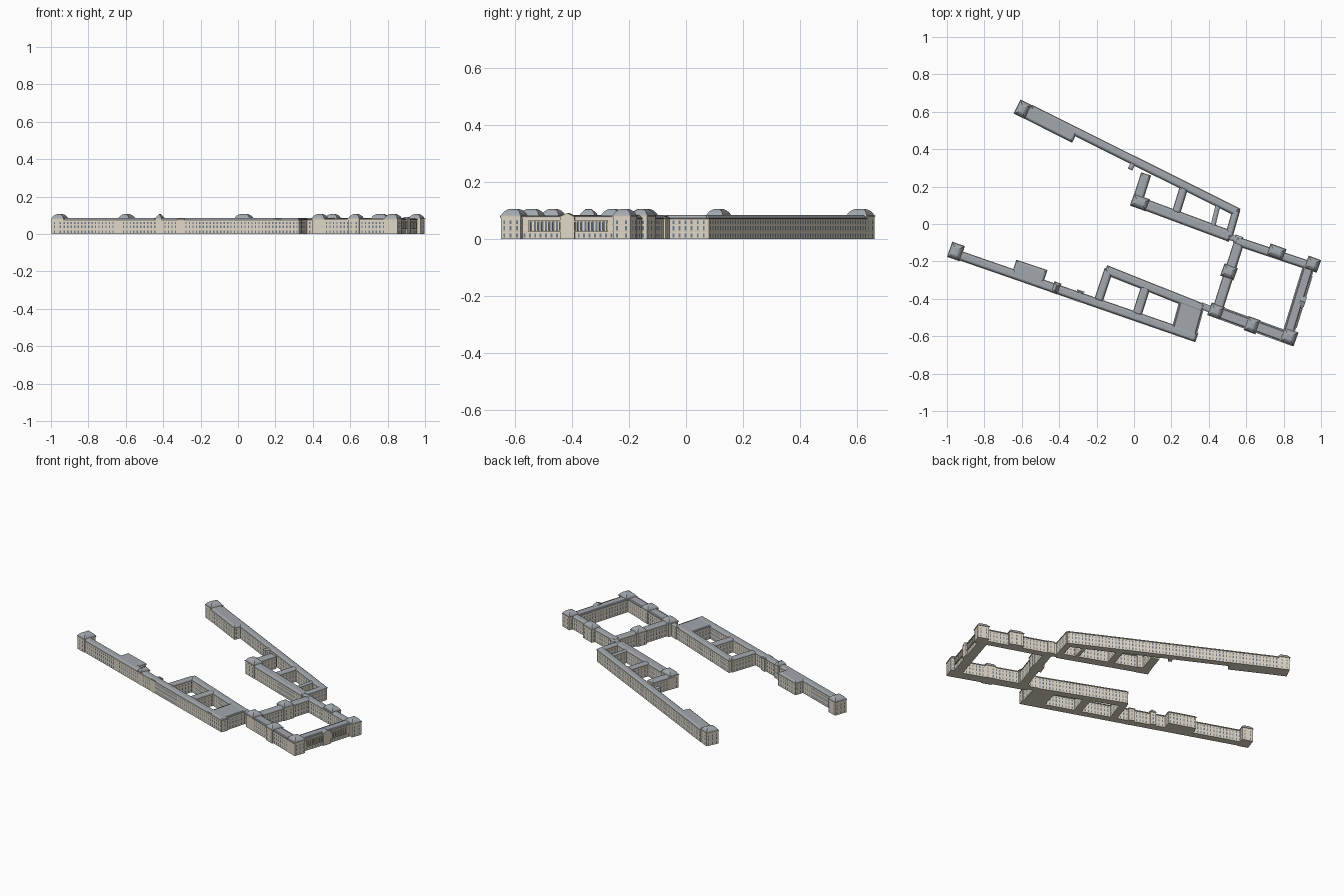
import bpy, bmesh, math
from mathutils import Vector

if "Cube" in bpy.data.objects:
    bpy.data.objects.remove(bpy.data.objects["Cube"])


def material(name, rgb):
    m = bpy.data.materials.new(name)
    m.diffuse_color = (*rgb, 1)
    m.use_nodes = True
    m.node_tree.nodes["Principled BSDF"].inputs["Base Color"].default_value = m.diffuse_color
    return m


STONE = material("stone", (0.74, 0.68, 0.57))
TRIM = material("trim", (0.62, 0.57, 0.48))
SLATE = material("slate", (0.36, 0.39, 0.42))
GLASS = material("glass", (0.16, 0.20, 0.27))
MATS = [STONE, TRIM, SLATE, GLASS]

# Ring profiles: (inset, z, material of the band below)
WING = [(0, 0, 0), (0, .071, 0), (-.003, .072, 1), (-.003, .075, 1), (0, .075, 1),
        (.005, .082, 2), (.011, .085, 2)]
PAVILION = [(0, 0, 0), (0, .079, 0), (-.003, .080, 1), (-.003, .084, 1), (0, .084, 1),
            (.004, .092, 2), (.010, .099, 2), (.017, .104, 2), (.022, .106, 2)]
FLAT = [(0, 0, 0), (0, .074, 0), (-.003, .075, 1), (-.003, .079, 1), (.004, .079, 2), (.008, .083, 2)]
LOW = [(0, 0, 0), (0, .071, 0), (-.002, .072, 1), (-.002, .075, 1), (.003, .079, 2), (.008, .081, 2)]

blocks = []


def block(name, p, q, w, prof=WING):
    p, q = Vector(p), Vector(q)
    d = (q - p).normalized()
    blocks.append(dict(name=name, c=(p + q) / 2, d=d, n=Vector((-d.y, d.x)),
                       hl=(q - p).length / 2, hw=w / 2, prof=prof))


def pavilion(name, c, length, w, angle=-20, prof=PAVILION):
    d = Vector((math.cos(math.radians(angle)), math.sin(math.radians(angle)))) * length / 2
    block(name, Vector(c) - d, Vector(c) + d, w, prof)


def covered(pt, own):
    # True where a wall point is buried in another block
    for b in blocks:
        if b is not own:
            r = pt - b["c"]
            if abs(r.dot(b["d"])) < b["hl"] + .003 and abs(r.dot(b["n"])) < b["hw"] + .003:
                return True
    return False


def build(b):
    bm = bmesh.new()
    c, d, n, hl, hw = b["c"], b["d"], b["n"], b["hl"], b["hw"]
    rings = []
    for inset, z, _ in b["prof"]:
        i = min(inset, hl * .9, hw * .9)
        rings.append([bm.verts.new((*(c + d * sx * (hl - i) + n * sy * (hw - i)), z))
                      for sx, sy in ((-1, -1), (1, -1), (1, 1), (-1, 1))])
    bm.faces.new(rings[0][::-1])
    bm.faces.new(rings[-1]).material_index = 2
    for k in range(1, len(rings)):
        for j in range(4):
            a, e = rings[k - 1], rings[k]
            f = bm.faces.new((a[j], a[(j + 1) % 4], e[(j + 1) % 4], e[j]))
            f.material_index = b["prof"][k][2]
    # Window rows and string courses on all four walls
    for out, along, off, half in ((n, -d, hw, hl), (-n, d, hw, hl), (d, n, hl, hw), (-d, -n, hl, hw)):
        count = max(1, int((half * 2 - .008) / .0195))
        step = half * 2 / count
        for i in range(count):
            m = c + out * (off + .0008) + along * (-half + step * (i + .5))
            if covered(m, b):
                continue
            for z0, z1 in ((.006, .020), (.031, .046), (.054, .065)):
                if b["name"] == "east_court_wing" and out is n and z0 > .02:
                    continue
                vs = [bm.verts.new((*(m + along * s * .0035), z))
                      for s, z in ((-1, z0), (1, z0), (1, z1), (-1, z1))]
                bm.faces.new(vs).material_index = 3
            for z0, z1 in ((.0255, .0275), (.0495, .051)):
                vs = [bm.verts.new((*(m + along * s * step / 2), z))
                      for s, z in ((-1, z0), (1, z0), (1, z1), (-1, z1))]
                bm.faces.new(vs).material_index = 1
    finish(bm, b["name"])


def finish(bm, name):
    me = bpy.data.meshes.new(name)
    bm.to_mesh(me)
    bm.free()
    for m in MATS:
        me.materials.append(m)
    ob = bpy.data.objects.new(name, me)
    bpy.context.collection.objects.link(ob)
    return ob


# North range
pavilion("north_end_pavilion", (-.595, .613), .062, .078, -26)
block("north_wide_wing", (-.575, .601), (-.316, .470), .072)
block("north_long_wing", (-.554, .615), (.555, .062), .042)
pavilion("north_bay", (-.008, .318), .022, .056, -26, LOW)
block("north_block_west", (.064, .265), (.016, .115), .05)
block("north_block_south", (.0, .126), (.515, -.066), .055)
block("north_block_cross", (.267, .195), (.225, .06), .04)
block("north_block_small_cross", (.449, .10), (.42, -.02), .022, LOW)
block("north_block_east", (.548, .078), (.506, -.07), .036)
pavilion("north_block_pavilion", (.032, .115), .085, .062)
block("north_link", (.505, -.067), (.57, -.09), .028, LOW)

# South range
pavilion("south_end_pavilion", (-.952, -.147), .066, .08, -19.2)
block("south_long_wing", (-.93, -.169), (.333, -.607), .045)
block("south_wide_wing", (-.642, -.240), (-.481, -.294), .096)
pavilion("south_small_pavilion_west", (-.417, -.342), .034, .056, -19.2)
pavilion("south_small_pavilion_east", (-.294, -.385), .034, .056, -19.2, FLAT)
block("south_block_north", (-.150, -.245), (.369, -.452), .045)
block("south_block_west", (-.135, -.245), (-.190, -.41), .042)
block("south_block_cross", (.064, -.334), (.016, -.484), .045)
block("south_block_hall", (.313, -.414), (.262, -.598), .132, FLAT)
block("south_link", (.36, -.436), (.44, -.47), .032, LOW)

# Square court
block("west_court_wing", (.561, -.10), (.444, -.468), .05)
block("south_court_wing", (.417, -.46), (.855, -.62), .062, FLAT)
block("east_court_wing", (.818, -.607), (.941, -.206), .056, FLAT)
block("north_court_wing", (.545, -.090), (.952, -.227), .043)
pavilion("court_northeast_pavilion", (.955, -.215), .066, .066)
pavilion("court_southeast_pavilion", (.829, -.603), .074, .072)
pavilion("court_southwest_pavilion", (.439, -.466), .070, .066)
pavilion("court_northwest_pavilion", (.556, -.085), .04, .042, -20, LOW)
pavilion("court_south_pavilion", (.631, -.541), .062, .074)
pavilion("court_west_pavilion", (.508, -.256), .070, .064)
pavilion("court_north_pavilion", (.762, -.150), .085, .060)

# Keep the colonnade wall facing outward (east)
for b in blocks:
    if b["name"] == "east_court_wing" and b["n"].x < 0:
        b["d"], b["n"] = -b["d"], -b["n"]
for b in blocks:
    build(b)

# East colonnade: dark loggia panel with columns in front, and a central gabled bay
east = next(b for b in blocks if b["name"] == "east_court_wing")
c, d, n = east["c"], east["d"], east["n"]


def box(bm, along, half, o0, o1, z0, z1, mat):
    base = [c + d * (along + s) + n * (east["hw"] + o)
            for s, o in ((-half, o0), (half, o0), (half, o1), (-half, o1))]
    lo = [bm.verts.new((*v, z0)) for v in base]
    hi = [bm.verts.new((*v, z1)) for v in base]
    faces = [lo[::-1], hi] + [[lo[j], lo[(j + 1) % 4], hi[(j + 1) % 4], hi[j]] for j in range(4)]
    for f in faces:
        bm.faces.new(f).material_index = mat


bm = bmesh.new()
for side in (-1, 1):
    box(bm, side * .086, .056, -.002, .001, .031, .060, 3)
    for i in range(9):
        box(bm, side * (.032 + i * .0135), .0028, 0, .006, .030, .062, 0)
    box(bm, side * .086, .059, 0, .007, .027, .030, 1)
    box(bm, side * .086, .059, 0, .007, .061, .066, 1)
box(bm, 0, .026, -.01, .009, 0, .080, 0)
gable = [[bm.verts.new((*(c + d * s + n * (east["hw"] + o)), z))
          for s, z in ((-.028, .079), (.028, .079), (0, .092))] for o in (-.02, .010)]
for f in (gable[0][::-1], gable[1]):
    bm.faces.new(f).material_index = 0
for j in range(3):
    k = (j + 1) % 3
    bm.faces.new((gable[0][j], gable[0][k], gable[1][k], gable[1][j])).material_index = 2
bmesh.ops.recalc_face_normals(bm, faces=bm.faces)
finish(bm, "east_colonnade")
